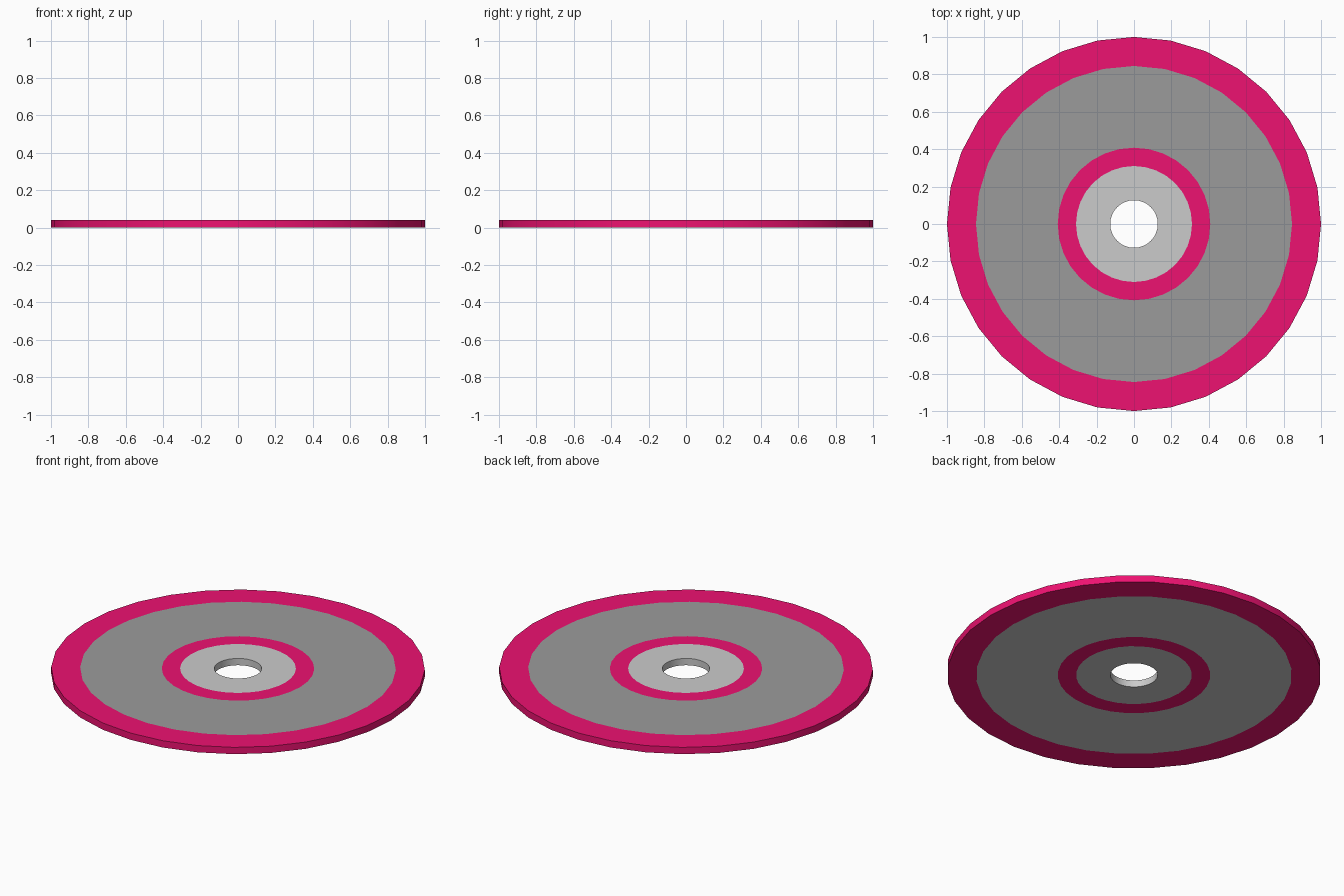
import bpy, bmesh, math

if "Cube" in bpy.data.objects:
    bpy.data.objects.remove(bpy.data.objects["Cube"])

SIDES, THICK = 32, 0.04


def material(name, rgb):
    m = bpy.data.materials.new(name)
    m.diffuse_color = (*rgb, 1)
    m.use_nodes = True
    m.node_tree.nodes["Principled BSDF"].inputs["Base Color"].default_value = m.diffuse_color
    return m


PINK = material("pink", (0.85, 0.006, 0.165))
GREY = material("light_grey", (0.8, 0.8, 0.8))
DARK = material("dark_grey", (0.33, 0.33, 0.33))

# Cross-section walked from the top rim inward, through the hole and back out below
T = THICK
profile = [(1.0, T), (0.845, T), (0.408, T), (0.31, T), (0.127, T),
           (0.127, 0), (0.31, 0), (0.408, 0), (0.845, 0), (1.0, 0)]
# Material of each band: 0 pink, 1 light grey, 2 dark grey
bands = [0, 2, 0, 1, 1, 1, 0, 1, 0, 0]

# Flat disc with coloured rings and a centre hole
bm = bmesh.new()
loops = []
for r, z in profile:
    loops.append([bm.verts.new((r * math.cos(2 * math.pi * i / SIDES),
                                r * math.sin(2 * math.pi * i / SIDES), z))
                  for i in range(SIDES)])
for k, mat in enumerate(bands):
    a, b = loops[k], loops[(k + 1) % len(loops)]
    for i in range(SIDES):
        j = (i + 1) % SIDES
        bm.faces.new((a[i], a[j], b[j], b[i])).material_index = mat
bmesh.ops.recalc_face_normals(bm, faces=bm.faces[:])

mesh = bpy.data.meshes.new("ringed_disc")
bm.to_mesh(mesh)
bm.free()
for m in (PINK, GREY, DARK):
    mesh.materials.append(m)
disc = bpy.data.objects.new("ringed_disc", mesh)
bpy.context.collection.objects.link(disc)

# Smooth rim and hole walls, keeping the edges crisp
bpy.context.view_layer.objects.active = disc
disc.select_set(True)
bpy.ops.object.shade_smooth_by_angle(angle=math.radians(30))
